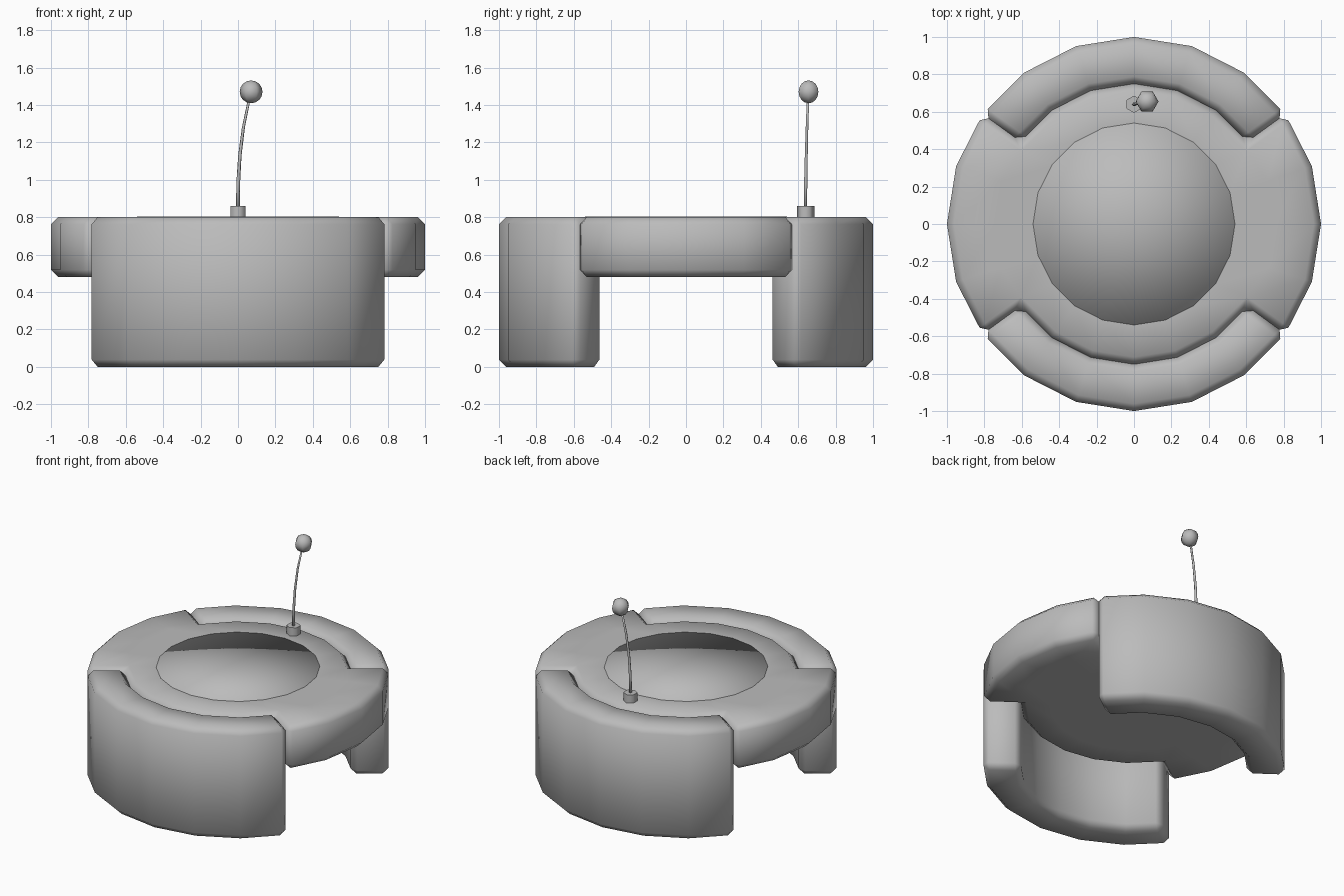
import bpy, bmesh, math
from mathutils import Vector

if "Cube" in bpy.data.objects:
    bpy.data.objects.remove(bpy.data.objects["Cube"])

grey = bpy.data.materials.new("plain_grey")
grey.use_nodes = True
grey.diffuse_color = (0.5, 0.5, 0.5, 1)
grey.node_tree.nodes["Principled BSDF"].inputs["Base Color"].default_value = (0.5, 0.5, 0.5, 1)

STEP = math.radians(18)      # twenty-sided round shapes


def finish(name, bm):
    bmesh.ops.recalc_face_normals(bm, faces=bm.faces[:])
    mesh = bpy.data.meshes.new(name)
    bm.to_mesh(mesh)
    bm.free()
    mesh.materials.append(grey)
    for p in mesh.polygons:
        p.use_smooth = True
    obj = bpy.data.objects.new(name, mesh)
    bpy.context.collection.objects.link(obj)
    return obj


def sector_solid(name, cells, radii, z0, z1, chamfer):
    """Extrude ring-sector cells (ring index, step index) and chamfer the rims."""
    bm = bmesh.new()
    cache = {}

    def vert(ring, step):
        key = (ring, step % 20 if radii[ring] else 0)
        if key not in cache:
            r, a = radii[ring], step * STEP
            cache[key] = bm.verts.new((r * math.cos(a), r * math.sin(a), z0))
        return cache[key]

    for ring, step in cells:
        corners = [vert(ring, step), vert(ring + 1, step),
                   vert(ring + 1, step + 1), vert(ring, step + 1)]
        bm.faces.new(list(dict.fromkeys(corners)))
    bottom = bm.faces[:]
    top = bmesh.ops.extrude_face_region(bm, geom=bottom, use_keep_orig=True)
    bmesh.ops.translate(bm, vec=(0, 0, z1 - z0),
                        verts=[g for g in top["geom"] if isinstance(g, bmesh.types.BMVert)])
    bmesh.ops.recalc_face_normals(bm, faces=bm.faces[:])
    sharp = [e for e in bm.edges if len(e.link_faces) == 2
             and e.calc_face_angle(0) > math.radians(30)]
    bmesh.ops.bevel(bm, geom=sharp, offset=chamfer, segments=1,
                    affect='EDGES', clamp_overlap=True)
    return finish(name, bm)


# Round body with a wing on each side
side_steps = [-2, -1, 0, 1, 8, 9, 10, 11]
body_cells = [(r, s) for r in (0, 1) for s in range(20)] + [(2, s) for s in side_steps]
sector_solid("body", body_cells, [0, 0.54, 0.75, 1.0], 0.48, 0.8, 0.038)

# Curved front and back legs
for name, start in (("back_leg", 2), ("front_leg", 12)):
    sector_solid(name, [(0, s) for s in range(start, start + 6)], [0.75, 1.0], 0, 0.8, 0.038)

# Thin round plate set in the top
bm = bmesh.new()
bmesh.ops.create_cone(bm, cap_ends=True, cap_tris=True, segments=20,
                      radius1=0.54, radius2=0.54, depth=0.008)
bmesh.ops.translate(bm, verts=bm.verts[:], vec=(0, 0, 0.799))
finish("top_plate", bm)

# Antenna socket
bm = bmesh.new()
bmesh.ops.create_cone(bm, cap_ends=True, segments=6, radius1=0.046, radius2=0.046, depth=0.08)
bmesh.ops.translate(bm, verts=bm.verts[:], vec=(0, 0.64, 0.82))
socket = finish("antenna_socket", bm)
for p in socket.data.polygons:
    p.use_smooth = abs(p.normal.z) < 0.5

# Bent, tapering antenna rod
path = [(0, 0.638, 0.84, 0.010), (0.001, 0.64, 0.98, 0.010), (0.010, 0.643, 1.13, 0.009),
        (0.029, 0.647, 1.28, 0.008), (0.064, 0.653, 1.45, 0.007)]
bm = bmesh.new()
rings = [[bm.verts.new((x + r * math.cos(i * math.pi / 3), y + r * math.sin(i * math.pi / 3), z))
          for i in range(6)] for x, y, z, r in path]
for low, high in zip(rings, rings[1:]):
    for i in range(6):
        j = (i + 1) % 6
        bm.faces.new((low[i], low[j], high[j], high[i]))
bm.faces.new(rings[0])
bm.faces.new(rings[-1])
finish("antenna_rod", bm)

# Antenna ball
bm = bmesh.new()
bmesh.ops.create_uvsphere(bm, u_segments=6, v_segments=8, radius=0.061)
for v in bm.verts:
    v.co = Vector((-v.co.y, v.co.x, v.co.z)) + Vector((0.07, 0.655, 1.47))
finish("antenna_ball", bm)
